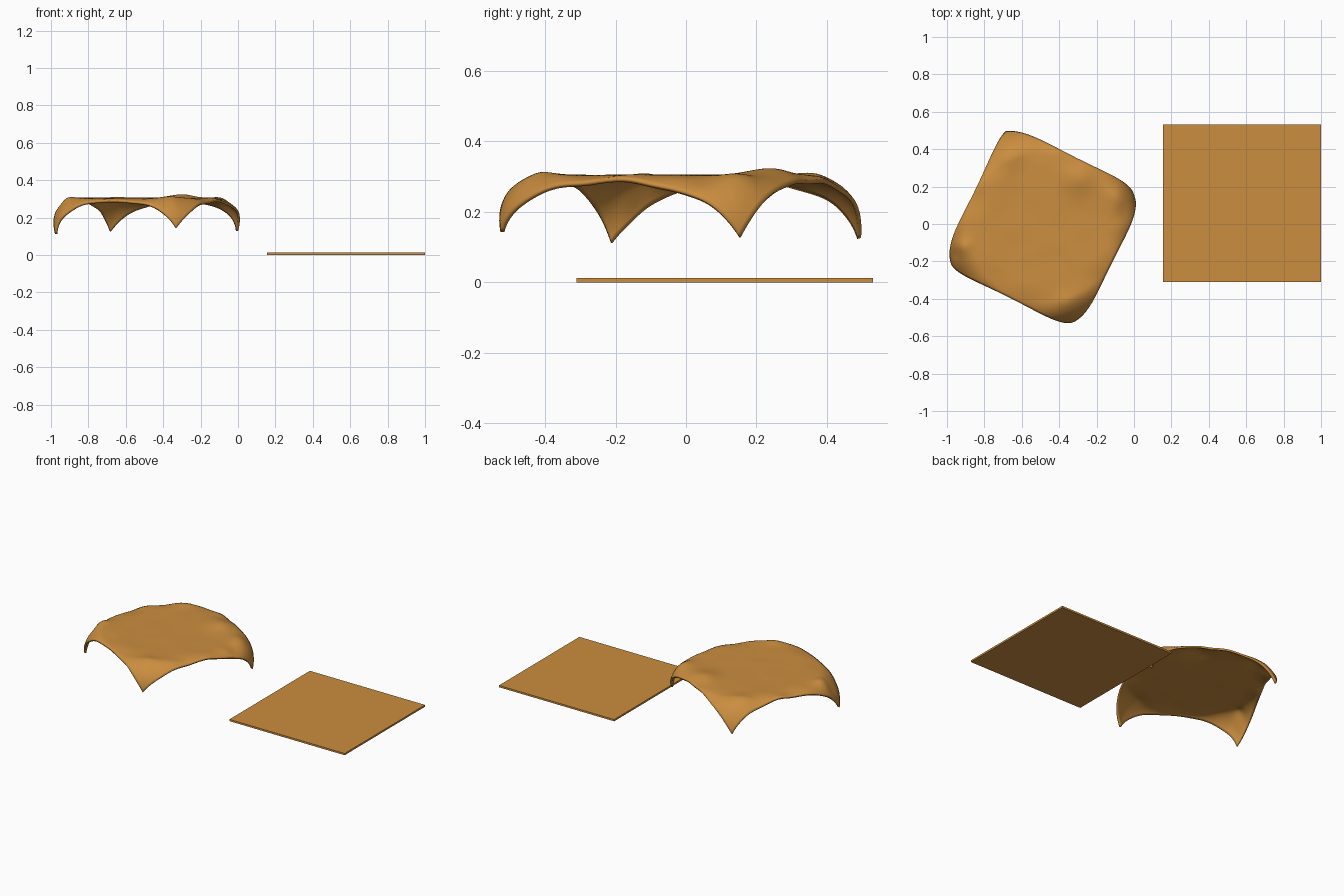
import bpy, bmesh, math
from mathutils import Vector, noise

if "Cube" in bpy.data.objects:
    bpy.data.objects.remove(bpy.data.objects["Cube"])

mat = bpy.data.materials.new("orange_cloth")
mat.diffuse_color = (0.60, 0.27, 0.05, 1)
mat.use_nodes = True
mat.node_tree.nodes["Principled BSDF"].inputs["Base Color"].default_value = mat.diffuse_color

# Flat cloth: thin square slab on the ground
bpy.ops.mesh.primitive_cube_add(size=1, location=(0.5775, 0.11, 0.006))
slab = bpy.context.object
slab.name = "flat_cloth"
slab.scale = (0.845, 0.842, 0.012)
slab.data.materials.append(mat)

# Draped cloth: square grid whose corners hang over a round support
HALF, RIM = 0.413, 0.40
CORNER = HALF * math.sqrt(2)
CX, CY, TOP = -0.487, -0.02, 0.305
TURN = math.radians(-26.5)
# corner tips: signs in cloth frame -> x, y, z
TIPS = {(1, 1): (0.0, 0.155, 0.127), (-1, 1): (-0.685, 0.497, 0.125),
        (-1, -1): (-0.978, -0.213, 0.115), (1, -1): (-0.33, -0.527, 0.142)}
# soft swellings and dents: x, y, height, radius
BUMPS = [(-0.30, 0.24, 0.018, 0.09), (-0.92, -0.12, 0.014, 0.04),
         (-0.97, -0.16, -0.012, 0.035), (-0.08, 0.16, 0.012, 0.05),
         (-0.06, 0.04, -0.010, 0.05), (-0.66, 0.36, 0.008, 0.07),
         (-0.36, -0.42, 0.010, 0.06), (-0.12, -0.14, 0.008, 0.06)]


def drape(a, b):
    r = math.hypot(a, b)
    ang = math.atan2(b, a) + TURN
    t = max(0.0, (r - RIM) / (CORNER - RIM))
    rad = RIM + 0.13 * math.sin(t * math.pi / 2) if t > 0 else r
    x, y = CX + rad * math.cos(ang), CY + rad * math.sin(ang)
    drop = 0.175 * t ** 1.7
    # edge droop and ripples
    q = max(abs(a), abs(b)) / HALF
    edge = max(0.0, (q - 0.7) / 0.3)
    z = TOP - drop - 0.014 * edge ** 2
    z += (0.0025 + 0.012 * edge) * noise.noise(Vector((x * 7, y * 7, 3.1))) * (1 - 0.6 * t)
    for bx, by, h, w in BUMPS:
        z += h * math.exp(-((x - bx) ** 2 + (y - by) ** 2) / w ** 2)
    # pull each corner to its own tip
    if t > 0:
        tip = TIPS[(1 if a > 0 else -1, 1 if b > 0 else -1)]
        ca = math.atan2(math.copysign(1, b), math.copysign(1, a)) + TURN
        w = t * t
        x += w * (tip[0] - CX - 0.53 * math.cos(ca))
        y += w * (tip[1] - CY - 0.53 * math.sin(ca))
        z += w * (tip[2] - (TOP - 0.175 - 0.014))
    return x, y, z


bm = bmesh.new()
bmesh.ops.create_grid(bm, x_segments=72, y_segments=72, size=HALF)
for v in bm.verts:
    v.co = drape(v.co.x, v.co.y)
mesh = bpy.data.meshes.new("draped_cloth")
bm.to_mesh(mesh)
bm.free()
cloth = bpy.data.objects.new("draped_cloth", mesh)
bpy.context.collection.objects.link(cloth)
mesh.materials.append(mat)
sol = cloth.modifiers.new("thickness", 'SOLIDIFY')
sol.thickness = 0.012
sol.offset = -1

bpy.ops.object.select_all(action='DESELECT')
cloth.select_set(True)
bpy.context.view_layer.objects.active = cloth
bpy.ops.object.shade_smooth_by_angle(angle=math.radians(50))
